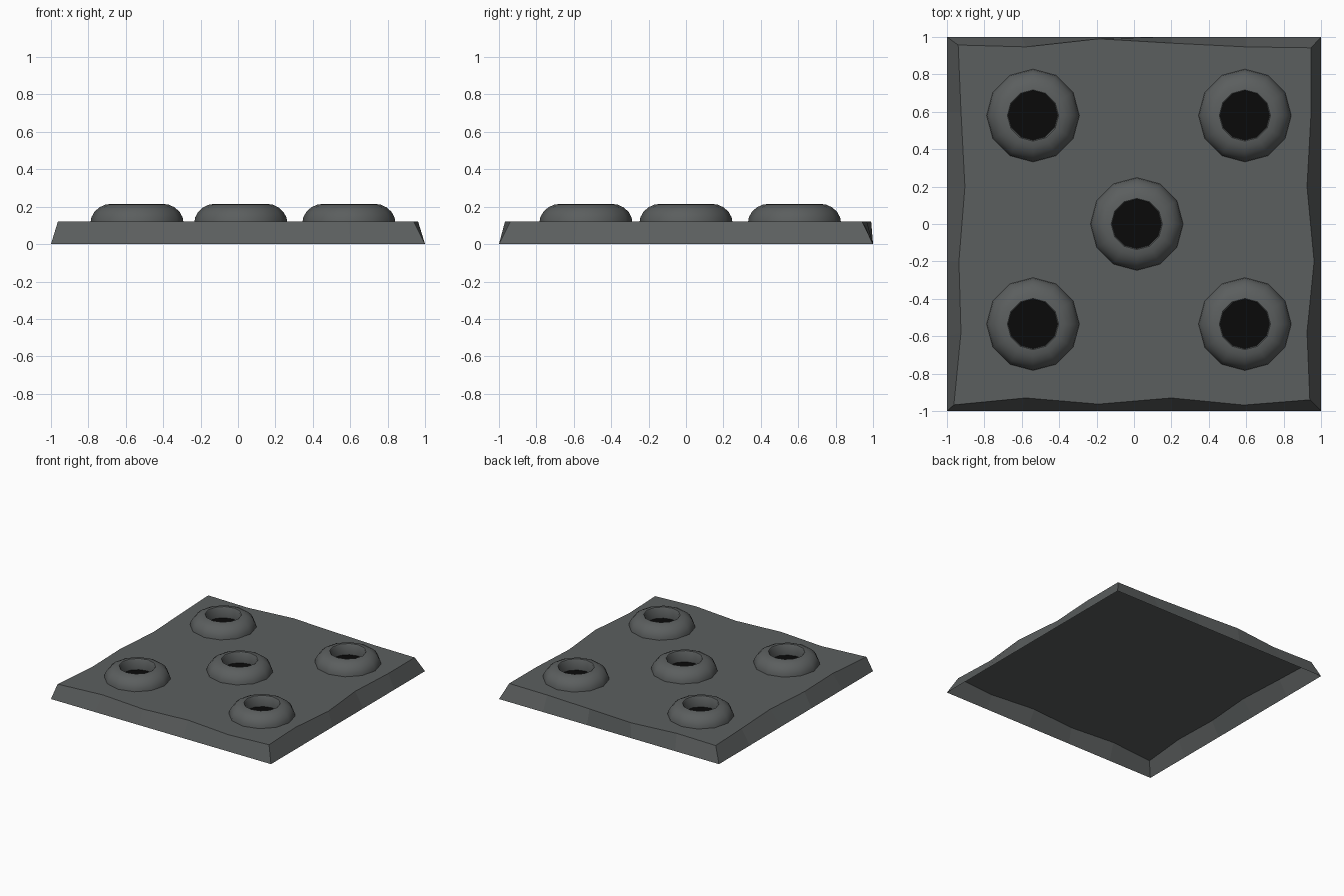
import bpy, bmesh, math

if "Cube" in bpy.data.objects:
    bpy.data.objects.remove(bpy.data.objects["Cube"])


def material(name, rgb):
    m = bpy.data.materials.new(name)
    m.diffuse_color = (*rgb, 1)
    m.use_nodes = True
    m.node_tree.nodes["Principled BSDF"].inputs["Base Color"].default_value = m.diffuse_color
    return m


iron = material("dark grey iron", (0.105, 0.113, 0.113))
black = material("black hole", (0.003, 0.003, 0.003))


def make_object(name, bm, mats):
    bmesh.ops.recalc_face_normals(bm, faces=bm.faces)
    me = bpy.data.meshes.new(name)
    bm.to_mesh(me)
    bm.free()
    for m in mats:
        me.materials.append(m)
    ob = bpy.data.objects.new(name, me)
    bpy.context.collection.objects.link(ob)
    return ob


# Plate: straight square foot, worn wavy top edge, open underneath
TOP = 0.12
steps = [-1, -0.6, -0.2, 0.2, 0.6]
foot = ([(s, -1) for s in steps] + [(1, s) for s in steps]
        + [(-s, 1) for s in steps] + [(-1, -s) for s in steps])
rim = [(-.963, -.967), (-.578, -.93), (-.19, -.963), (.2, -.93), (.588, -.968),
       (.94, -.94), (.925, -.578), (.963, -.2), (.925, .2), (.947, .6),
       (.947, .942), (.6, .947), (.2, .967), (-.19, .99), (-.578, .947),
       (-.94, .957), (-.925, .6), (-.904, .2), (-.936, -.2), (-.925, -.58)]
bm = bmesh.new()
low = [bm.verts.new((x, y, 0)) for x, y in foot]
high = [bm.verts.new((x, y, TOP)) for x, y in rim]
n = len(low)
for i in range(n):
    j = (i + 1) % n
    bm.faces.new((low[i], low[j], high[j], high[i]))
bm.faces.new(high)
make_object("plate", bm, [iron])

# Hollow rivets: rounded ring with a black disc sunk in the hole
PROFILE = [(.248, .12), (.244, .143), (.228, .172), (.202, .196),
           (.170, .211), (.137, .215), (.131, .208), (.131, .126)]
SIDES = 12


def rivet(name, cx, cy):
    bm = bmesh.new()
    rings = []
    for r, z in PROFILE:
        rings.append([bm.verts.new((cx + r * math.cos(2 * math.pi * k / SIDES),
                                    cy + r * math.sin(2 * math.pi * k / SIDES), z))
                      for k in range(SIDES)])
    for a, b in zip(rings, rings[1:]):
        for k in range(SIDES):
            m = (k + 1) % SIDES
            f = bm.faces.new((a[k], a[m], b[m], b[k]))
            f.smooth = True
    disc = bm.faces.new(rings[-1])
    disc.material_index = 1
    ob = make_object(name, bm, [iron, black])
    bpy.ops.object.select_all(action='DESELECT')
    ob.select_set(True)
    bpy.context.view_layer.objects.active = ob
    bpy.ops.object.shade_smooth_by_angle(angle=math.radians(40))


for name, x, y in [("rivet_back_left", -.54, .58), ("rivet_back_right", .593, .58),
                   ("rivet_centre", .015, 0),
                   ("rivet_front_left", -.54, -.535), ("rivet_front_right", .593, -.535)]:
    rivet(name, x, y)
